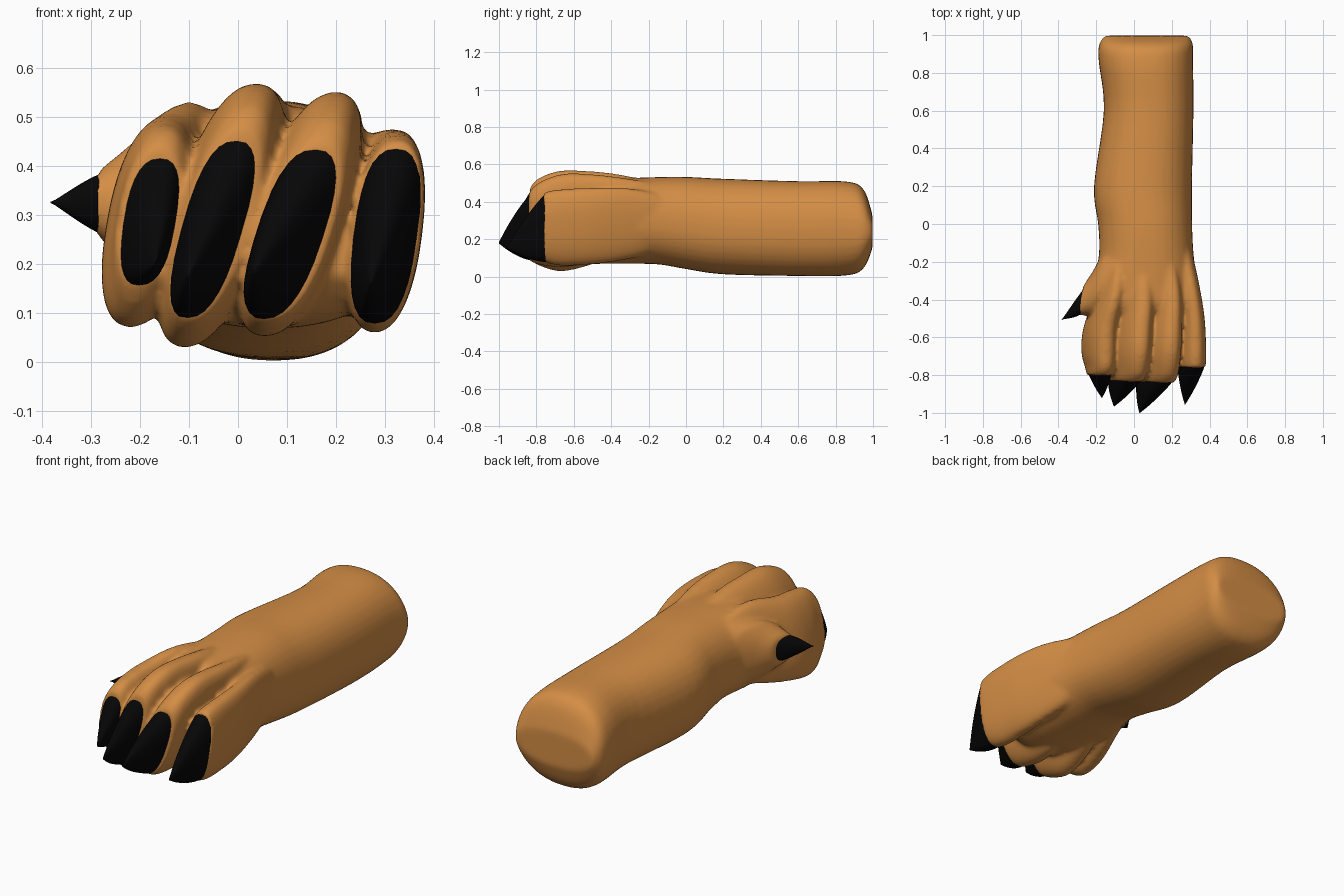
import bpy, bmesh, math
from mathutils import Vector

if "Cube" in bpy.data.objects:
    bpy.data.objects.remove(bpy.data.objects["Cube"])


def material(name, rgb):
    m = bpy.data.materials.new(name)
    m.diffuse_color = (*rgb, 1)
    m.use_nodes = True
    m.node_tree.nodes["Principled BSDF"].inputs["Base Color"].default_value = m.diffuse_color
    return m


FUR = material("fur_brown", (0.66, 0.27, 0.06))
BLACK = material("claw_black", (0.002, 0.002, 0.002))


def smooth_stations(st, n=5):
    """Catmull-Rom interpolation between section rows."""
    p = [Vector(s) for s in st]
    p = [p[0]] + p + [p[-1]]
    out = []
    for i in range(1, len(p) - 2):
        a, b, c, d = p[i - 1:i + 3]
        for k in range(n):
            t = k / n
            out.append(0.5 * (2 * b + (c - a) * t + (2 * a - 5 * b + 4 * c - d) * t * t
                              + (3 * b - a - 3 * c + d) * t ** 3))
    return out + [p[-1]]


def skin(bm, rings):
    """Bridge closed rings of points and cap both ends."""
    vs = [[bm.verts.new(q) for q in r] for r in rings]
    n = len(vs[0])
    faces = [bm.faces.new(vs[0]), bm.faces.new(vs[-1][::-1])]
    for a, b in zip(vs, vs[1:]):
        for i in range(n):
            faces.append(bm.faces.new((a[i], b[i], b[(i + 1) % n], a[(i + 1) % n])))
    bmesh.ops.recalc_face_normals(bm, faces=faces)


def oval(n, power):
    e = 2 / power
    for i in range(n):
        a = 2 * math.pi * i / n
        c, s = math.cos(a), math.sin(a)
        yield math.copysign(abs(c) ** e, c), math.copysign(abs(s) ** e, s)


def limb(bm, stations, power=2.4, shear=0.0):
    """Loft of rounded sections given as (y, xmin, xmax, zmin, zmax)."""
    rings = []
    for y, x0, x1, z0, z1 in smooth_stations(stations):
        hx, hz = (x1 - x0) / 2, (z1 - z0) / 2
        rings.append([((x0 + x1) / 2 + hx * u + shear * hz * v, y, (z0 + z1) / 2 + hz * v)
                      for u, v in oval(36, power)])
    skin(bm, rings)


def finish(bm, name, mat):
    me = bpy.data.meshes.new(name)
    bm.to_mesh(me)
    bm.free()
    me.materials.append(mat)
    for f in me.polygons:
        f.use_smooth = True
    ob = bpy.data.objects.new(name, me)
    bpy.context.collection.objects.link(ob)
    return ob


paw = bmesh.new()

# forearm running into the palm
limb(paw, [(0.997, -0.155, 0.29, 0.15, 0.33), (0.95, -0.185, 0.312, 0.045, 0.465),
           (0.86, -0.187, 0.313, 0.006, 0.508), (0.60, -0.16, 0.315, 0.003, 0.51),
           (0.20, -0.212, 0.307, 0.012, 0.523), (0.0, -0.19, 0.308, 0.04, 0.533),
           (-0.15, -0.185, 0.315, 0.065, 0.532), (-0.32, -0.21, 0.335, 0.068, 0.525),
           (-0.44, -0.21, 0.345, 0.068, 0.51), (-0.54, -0.20, 0.33, 0.07, 0.43),
           (-0.66, -0.18, 0.31, 0.09, 0.38), (-0.73, -0.12, 0.27, 0.16, 0.33)], 2.3)

# toes: shear, sections, claw tip
toes = [
    (0.17, [(-0.05, -0.12, -0.04, 0.25, 0.46), (-0.35, -0.19, -0.06, 0.13, 0.53),
            (-0.55, -0.258, -0.095, 0.085, 0.505), (-0.68, -0.268, -0.10, 0.07, 0.49),
            (-0.76, -0.25, -0.11, 0.11, 0.475), (-0.80, -0.245, -0.122, 0.16, 0.44)],
     (-0.17, -0.92, 0.20)),
    (0.27, [(-0.05, -0.05, 0.06, 0.25, 0.48), (-0.35, -0.09, 0.085, 0.12, 0.545),
            (-0.55, -0.125, 0.07, 0.05, 0.566), (-0.68, -0.135, 0.06, 0.028, 0.565),
            (-0.79, -0.122, 0.045, 0.06, 0.525), (-0.835, -0.115, 0.027, 0.09, 0.475)],
     (-0.105, -0.965, 0.17)),
    (0.29, [(-0.05, 0.09, 0.18, 0.25, 0.48), (-0.35, 0.07, 0.225, 0.12, 0.53),
            (-0.55, 0.04, 0.225, 0.065, 0.55), (-0.68, 0.03, 0.22, 0.05, 0.545),
            (-0.79, 0.035, 0.21, 0.065, 0.50), (-0.84, 0.04, 0.195, 0.085, 0.45)],
     (0.03, -1.0, 0.18)),
    (0.12, [(0.0, 0.16, 0.27, 0.20, 0.40), (-0.20, 0.19, 0.315, 0.12, 0.455),
            (-0.35, 0.22, 0.345, 0.085, 0.475),
            (-0.50, 0.23, 0.368, 0.065, 0.475), (-0.65, 0.23, 0.376, 0.058, 0.468),
            (-0.72, 0.231, 0.376, 0.065, 0.46), (-0.76, 0.234, 0.375, 0.08, 0.45)],
     (0.27, -0.955, 0.155)),
]
for shear, st, tip in toes:
    limb(paw, st, 2.3, shear)


def tube(bm, path, side, up, n=28, power=2.2):
    """Loft along (centre, half width, half height) using fixed section axes."""
    skin(bm, [[Vector(c) + side * w * u + up * h * v for u, v in oval(n, power)]
              for c, w, h in path])


# thumb stump on the inner side
side = Vector((0.2, 0.98, 0))
tube(paw, [((-0.08, -0.20, 0.31), 0.24, 0.19), ((-0.19, -0.31, 0.32), 0.18, 0.145),
           ((-0.245, -0.37, 0.32), 0.115, 0.10), ((-0.284, -0.406, 0.322), 0.082, 0.068)],
     side, Vector((0, 0, 1)))

# fuse the fur-covered parts into one soft skin
paw = finish(paw, "paw_and_forearm", FUR)
r = paw.modifiers.new("fuse", "REMESH")
r.mode = "VOXEL"
r.voxel_size = 0.010
r.use_smooth_shade = True
s = paw.modifiers.new("soften", "SMOOTH")
s.factor = 0.5
s.iterations = 14


def claw(name, base, hw, hh, side, up, tip, bulge):
    """Horn tapering from its base to a pointed tip; higher bulge is more conical."""
    bm = bmesh.new()
    base, tip = Vector(base), Vector(tip)
    path = []
    for k in range(13):
        t = k / 12
        f = max((1 - t ** 1.3) ** bulge, 0.02)
        path.append((base.lerp(tip, t), hw * f, hh * f))
    tube(bm, path, side, up, power=2.5)
    ob = finish(bm, name, BLACK)
    bpy.context.view_layer.objects.active = ob
    ob.select_set(True)
    bpy.ops.object.shade_smooth_by_angle(angle=math.radians(50))
    ob.select_set(False)


# toe claws
for i, (shear, st, tip) in enumerate(toes):
    y, x0, x1, z0, z1 = st[-1]
    claw(f"toe_claw_{i + 1}", ((x0 + x1) / 2, y + 0.03, (z0 + z1) / 2),
         (x1 - x0) / 2 - 0.002, (z1 - z0) / 2,
         Vector((1, 0, 0)), Vector((shear, -0.06, 1)), tip, 0.9)

# thumb claw
claw("thumb_claw", (-0.265, -0.40, 0.322), 0.079, 0.066, side, Vector((0, 0, 1)),
     (-0.383, -0.507, 0.325), 1.1)
